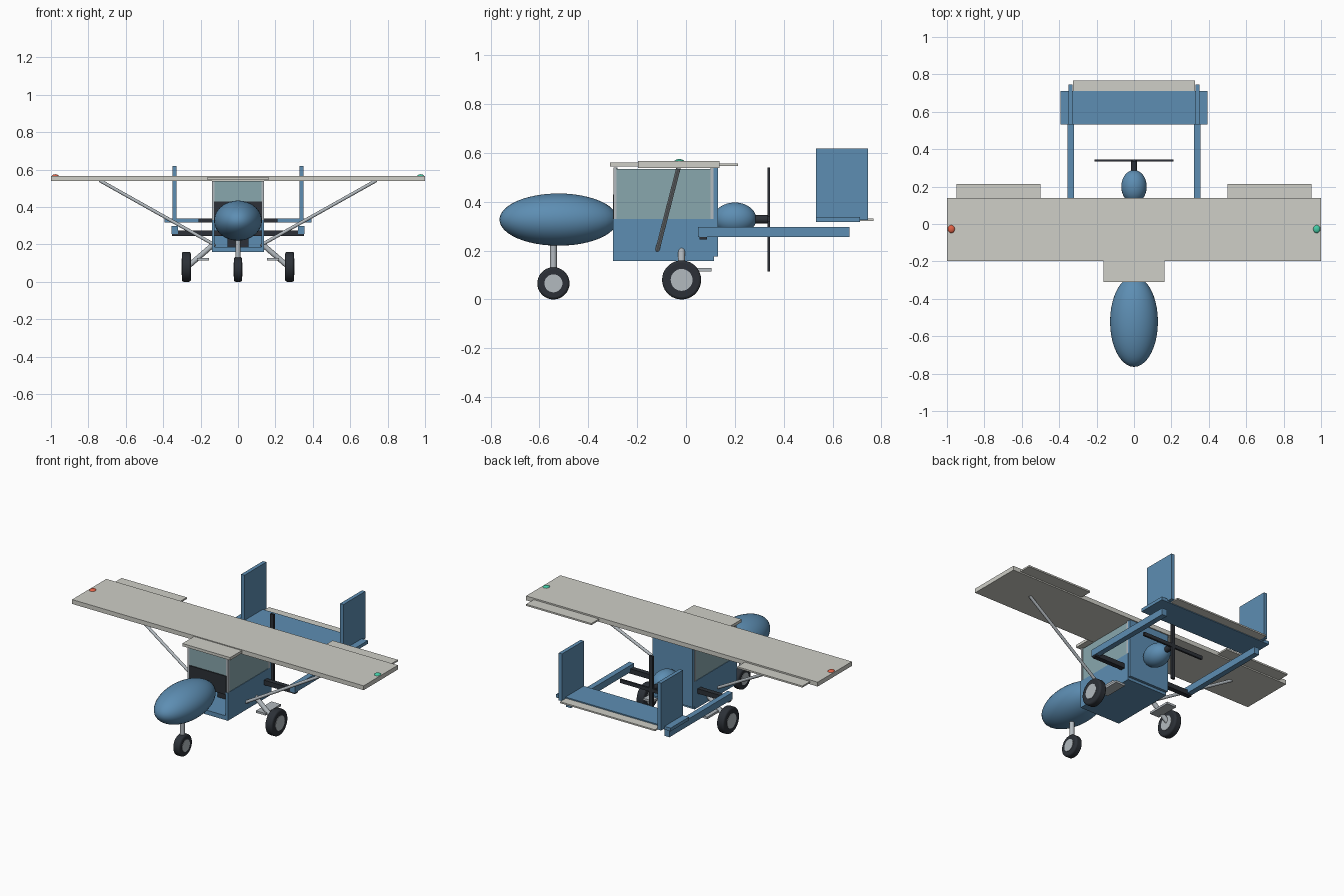
import bpy, math
from mathutils import Vector

if "Cube" in bpy.data.objects:
    bpy.data.objects.remove(bpy.data.objects["Cube"])


def material(name, rgb):
    m = bpy.data.materials.new(name)
    m.diffuse_color = (*rgb, 1)
    m.use_nodes = True
    m.node_tree.nodes["Principled BSDF"].inputs["Base Color"].default_value = m.diffuse_color
    return m


BLUE = material("blue_paint", (0.11, 0.27, 0.45))
CREAM = material("cream_fabric", (0.62, 0.62, 0.57))
DARK = material("dark_rubber", (0.025, 0.03, 0.038))
GLASS = material("window_tint", (0.25, 0.39, 0.42))
METAL = material("pale_metal", (0.45, 0.49, 0.52))
RED = material("red_lamp", (0.75, 0.12, 0.06))
GREEN = material("green_lamp", (0.06, 0.6, 0.38))


def finish(name, mat, smooth=False):
    ob = bpy.context.object
    ob.name = name
    ob.data.materials.append(mat)
    if smooth:
        bpy.ops.object.shade_smooth_by_angle(angle=math.radians(35))
    return ob


def box(name, x, y, z, mat):
    """Box from (min, max) ranges on each axis."""
    r = (x, y, z)
    bpy.ops.mesh.primitive_cube_add(size=1, location=[(a + b) / 2 for a, b in r])
    bpy.context.object.scale = [b - a for a, b in r]
    bpy.ops.object.transform_apply(location=False, rotation=False)
    return finish(name, mat)


def ellipsoid(name, loc, radii, mat, seg=40, rings=24):
    bpy.ops.mesh.primitive_uv_sphere_add(segments=seg, ring_count=rings, location=loc)
    bpy.context.object.scale = radii
    bpy.ops.object.transform_apply(location=False, rotation=False)
    return finish(name, mat, True)


def rod(name, a, b, radius, mat, verts=20):
    a, b = Vector(a), Vector(b)
    bpy.ops.mesh.primitive_cylinder_add(vertices=verts, radius=radius, depth=(b - a).length,
                                        location=(a + b) / 2)
    bpy.context.object.rotation_euler = (b - a).to_track_quat('Z', 'Y').to_euler()
    return finish(name, mat, True)


def wheel(name, x, y, r, width):
    tyre = rod(name + "_tyre", (x - width / 2, y, r), (x + width / 2, y, r), r, DARK, 36)
    bev = tyre.modifiers.new("round", 'BEVEL')
    bev.width, bev.segments, bev.limit_method = 0.01, 3, 'ANGLE'
    w = width / 2 + 0.002
    rod(name + "_hub", (x - w, y, r), (x + w, y, r), r * 0.56, METAL, 28)


# Wing, cabin roof
box("wing", (-1, 1), (-0.197, 0.138), (0.539, 0.566), CREAM)
box("cabin_roof", (-0.164, 0.164), (-0.311, 0.12), (0.544, 0.561), CREAM)

# Nose and engine pods
ellipsoid("nose_pod", (0, -0.522, 0.327), (0.128, 0.242, 0.107), BLUE)
ellipsoid("engine_pod", (0, 0.2, 0.33), (0.068, 0.088, 0.067), BLUE)

# Cabin tub with floor, rear wall, panel and seat
box("cabin_floor", (-0.14, 0.14), (-0.299, 0.115), (0.158, 0.185), BLUE)
box("cabin_rear_wall", (-0.138, 0.138), (0.108, 0.131), (0.175, 0.54), BLUE)
box("windshield", (-0.13, 0.13), (-0.293, -0.28), (0.43, 0.54), GLASS)
box("instrument_panel", (-0.127, 0.127), (-0.299, -0.275), (0.315, 0.43), DARK)
box("seat_cushion", (-0.055, 0.055), (-0.12, 0.02), (0.185, 0.25), DARK)
box("seat_back", (-0.055, 0.055), (-0.01, 0.03), (0.25, 0.43), DARK)

# Propeller: shaft and crossed blades
rod("propeller_shaft", (0, 0.27, 0.328), (0, 0.345, 0.328), 0.017, DARK)
box("propeller_blade_horizontal", (-0.212, 0.212), (0.333, 0.345), (0.317, 0.339), DARK)
box("propeller_blade_vertical", (-0.012, 0.012), (0.333, 0.345), (0.115, 0.54), DARK)

# Tail surfaces and boom spar
box("boom_spar", (-0.352, 0.352), (0.055, 0.085), (0.245, 0.275), DARK)
box("tailplane", (-0.393, 0.393), (0.533, 0.712), (0.318, 0.338), BLUE)
box("elevator", (-0.325, 0.325), (0.71, 0.768), (0.322, 0.331), CREAM)

# Nose gear
rod("nose_gear_leg", (0, -0.543, 0.065), (0, -0.543, 0.25), 0.014, METAL)
wheel("nose_wheel", 0, -0.543, 0.066, 0.045)

# Mirrored parts
for side, s in (("left", -1), ("right", 1)):
    def span(a, b):
        return tuple(sorted((s * a, s * b)))

    box(side + "_cabin_side", span(0.125, 0.14), (-0.299, 0.115), (0.158, 0.33), BLUE)
    box(side + "_window", span(0.127, 0.137), (-0.285, 0.104), (0.33, 0.535), GLASS)
    for end, y in (("front", -0.29), ("rear", 0.107)):
        box(f"{side}_{end}_post", span(0.126, 0.14), (y - 0.006, y + 0.006), (0.33, 0.54), METAL)
    box(side + "_aileron", span(0.5, 0.948), (0.136, 0.213), (0.547, 0.557), CREAM)
    rod(side + "_wing_strut", (s * 0.74, -0.03, 0.542), (s * 0.135, -0.117, 0.203), 0.009, METAL)
    box(side + "_tail_boom", span(0.321, 0.355), (0.05, 0.67), (0.255, 0.297), BLUE)
    box(side + "_tail_fin", span(0.328, 0.351), (0.533, 0.746), (0.325, 0.618), BLUE)
    rod(side + "_gear_leg", (s * 0.125, -0.018, 0.205), (s * 0.27, -0.018, 0.08), 0.014, METAL)
    box(side + "_step", span(0.155, 0.22), (-0.045, 0.105), (0.115, 0.128), METAL)
    wheel(side + "_main_wheel", s * 0.276, -0.018, 0.08, 0.048)
    ellipsoid(side + "_wing_lamp", (s * 0.977, -0.027, 0.562), (0.02, 0.022, 0.013),
              RED if s < 0 else GREEN, 20, 12)
